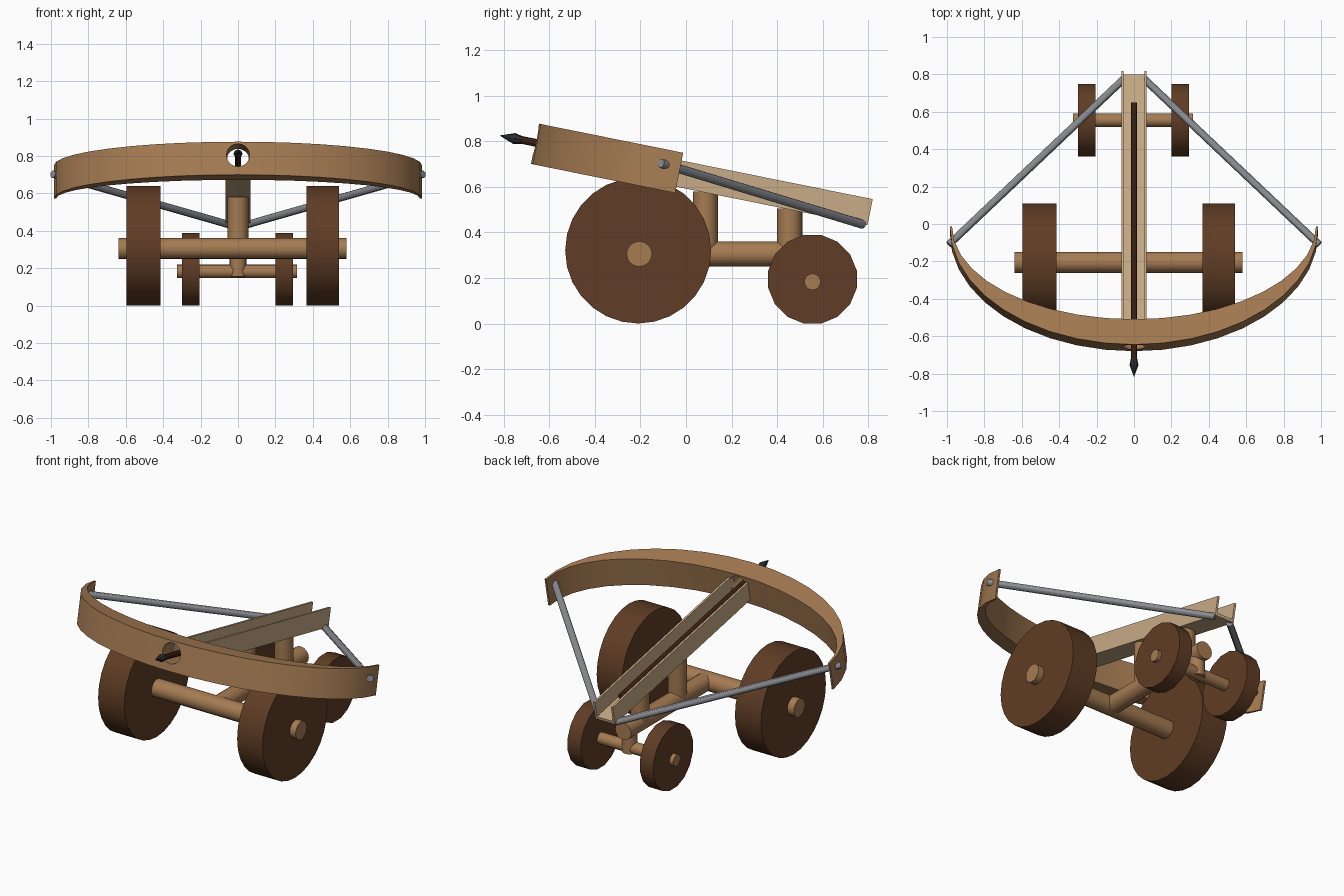
import bpy
import bmesh
from math import radians, pi, sin, cos
from mathutils import Vector, Matrix

if "Cube" in bpy.data.objects:
    bpy.data.objects.remove(bpy.data.objects["Cube"])


def material(name, rgb):
    mat = bpy.data.materials.new(name)
    mat.use_nodes = True
    mat.diffuse_color = (*rgb, 1)
    mat.node_tree.nodes["Principled BSDF"].inputs["Base Color"].default_value = (*rgb, 1)
    return mat


PALE = material("pale_wood", (0.58, 0.41, 0.24))
TAN = material("tan_wood", (0.38, 0.20, 0.085))
BROWN = material("brown_wood", (0.115, 0.046, 0.018))
DARK = material("dark_wood", (0.065, 0.023, 0.009))
IRON = material("black_iron", (0.027, 0.029, 0.032))
ROPE = material("grey_rope", (0.25, 0.26, 0.28))

# Frame of the tilted upper assembly: origin at the lower front edge of the bow
TILT = Matrix.Translation((0, -0.68, 0.70)) @ Matrix.Rotation(radians(-11.4), 4, "X")


def finish(bm, name, mat, frame=None):
    bmesh.ops.recalc_face_normals(bm, faces=bm.faces[:])
    mesh = bpy.data.meshes.new(name)
    bm.to_mesh(mesh)
    bm.free()
    mesh.materials.append(mat)
    obj = bpy.data.objects.new(name, mesh)
    bpy.context.collection.objects.link(obj)
    if frame:
        obj.matrix_world = frame
    return obj


def shade(obj):
    bpy.ops.object.select_all(action="DESELECT")
    obj.select_set(True)
    bpy.context.view_layer.objects.active = obj
    bpy.ops.object.shade_smooth_by_angle(angle=radians(30))


def rod(name, mat, start, end, r1, r2=None, sides=16, spin=0.0, frame=None):
    """Cylinder or cone running from start to end."""
    a, b = Vector(start), Vector(end)
    axis = b - a
    turn = axis.to_track_quat("Z", "Y").to_matrix().to_4x4()
    place = Matrix.Translation((a + b) / 2) @ turn @ Matrix.Rotation(spin, 4, "Z")
    bm = bmesh.new()
    bmesh.ops.create_cone(bm, cap_ends=True, segments=sides, radius1=r1,
                          radius2=r1 if r2 is None else r2,
                          depth=axis.length, matrix=place)
    obj = finish(bm, name, mat, frame)
    shade(obj)
    return obj


def extrude(name, mat, points, offset, frame):
    """Solid made by pushing a flat outline along an offset."""
    bm = bmesh.new()
    face = bm.faces.new([bm.verts.new(p) for p in points])
    moved = bmesh.ops.extrude_face_region(bm, geom=[face])["geom"]
    verts = [g for g in moved if isinstance(g, bmesh.types.BMVert)]
    bmesh.ops.translate(bm, verts=verts, vec=offset)
    return finish(bm, name, mat, frame)


# Undercarriage: axles, spine and posts
rod("front_axle", TAN, (-0.64, -0.205, 0.305), (0.58, -0.205, 0.305), 0.056)
rod("spine", TAN, (0, -0.205, 0.305), (0, 0.62, 0.305), 0.055)
rod("rear_axle", TAN, (-0.325, 0.555, 0.183), (0.315, 0.555, 0.183), 0.036)
rod("front_post", TAN, (0, 0.085, 0.305), (0, 0.085, 0.58), 0.055)
rod("rear_post", TAN, (0, 0.455, 0.305), (0, 0.455, 0.505), 0.055)
rod("rear_axle_link", TAN, (0, 0.555, 0.155), (0, 0.555, 0.305), 0.045)

# Wheels
for name, x1, x2 in (("right", -0.595, -0.415), ("left", 0.365, 0.54)):
    rod("front_wheel_" + name, BROWN, (x1, -0.21, 0.32), (x2, -0.21, 0.32), 0.32, sides=28)
for name, x1, x2 in (("right", -0.30, -0.207), ("left", 0.20, 0.293)):
    rod("rear_wheel_" + name, BROWN, (x1, 0.555, 0.194), (x2, 0.555, 0.194), 0.198,
        sides=16, spin=pi / 16)

# Channel rail with a U-shaped section
half, wall, low, floor, high = 0.068, 0.013, 0.028, 0.046, 0.145
side = [(half, low), (half, high), (half - wall, high), (half - wall, floor)]
section = side + [(-x, z) for x, z in reversed(side)]
extrude("rail", PALE, [(x, 0.11, z) for x, z in section], (0, 1.39, 0), TILT)

# Crescent bow, thick in the middle and thin at the tips
SEGMENTS = 20


def arc(width, depth):
    angles = [pi * i / SEGMENTS for i in range(SEGMENTS + 1)]
    return [(width * cos(t), 0.645 - depth * sin(t), 0) for t in angles]


outline = arc(0.985, 0.645) + arc(0.973, 0.507)[::-1]
bow = extrude("bow", TAN, outline, (0, 0, 0.18), TILT)

# Round arrow hole through the bow
cutter = rod("hole_cutter", TAN, (0, -0.1, 0.107), (0, 0.3, 0.107), 0.062, sides=20, frame=TILT)
cutter.hide_render = True
cut = bow.modifiers.new("arrow_hole", "BOOLEAN")
cut.operation = "DIFFERENCE"
cut.solver = "EXACT"
cut.object = cutter
bpy.context.view_layer.objects.active = bow
bpy.ops.object.modifier_apply(modifier=cut.name)
bpy.data.objects.remove(cutter)
shade(bow)

# Arrow
rod("arrow_shaft", DARK, (0, -0.09, 0.095), (0, 1.335, 0.095), 0.017, sides=10, frame=TILT)
rod("arrow_head", IRON, (0, -0.095, 0.095), (0, -0.157, 0.095), 0.024, 0.001, sides=8, frame=TILT)
rod("arrow_collar", IRON, (0, -0.06, 0.095), (0, -0.095, 0.095), 0.017, 0.024, sides=8, frame=TILT)

# Bowstrings from the tips of the bow to the tail of the rail
for name, s in (("right", -1), ("left", 1)):
    rod("string_" + name, ROPE, (s * 0.99, -0.11, 0.703), (s * 0.055, 0.775, 0.435), 0.02, sides=12)
